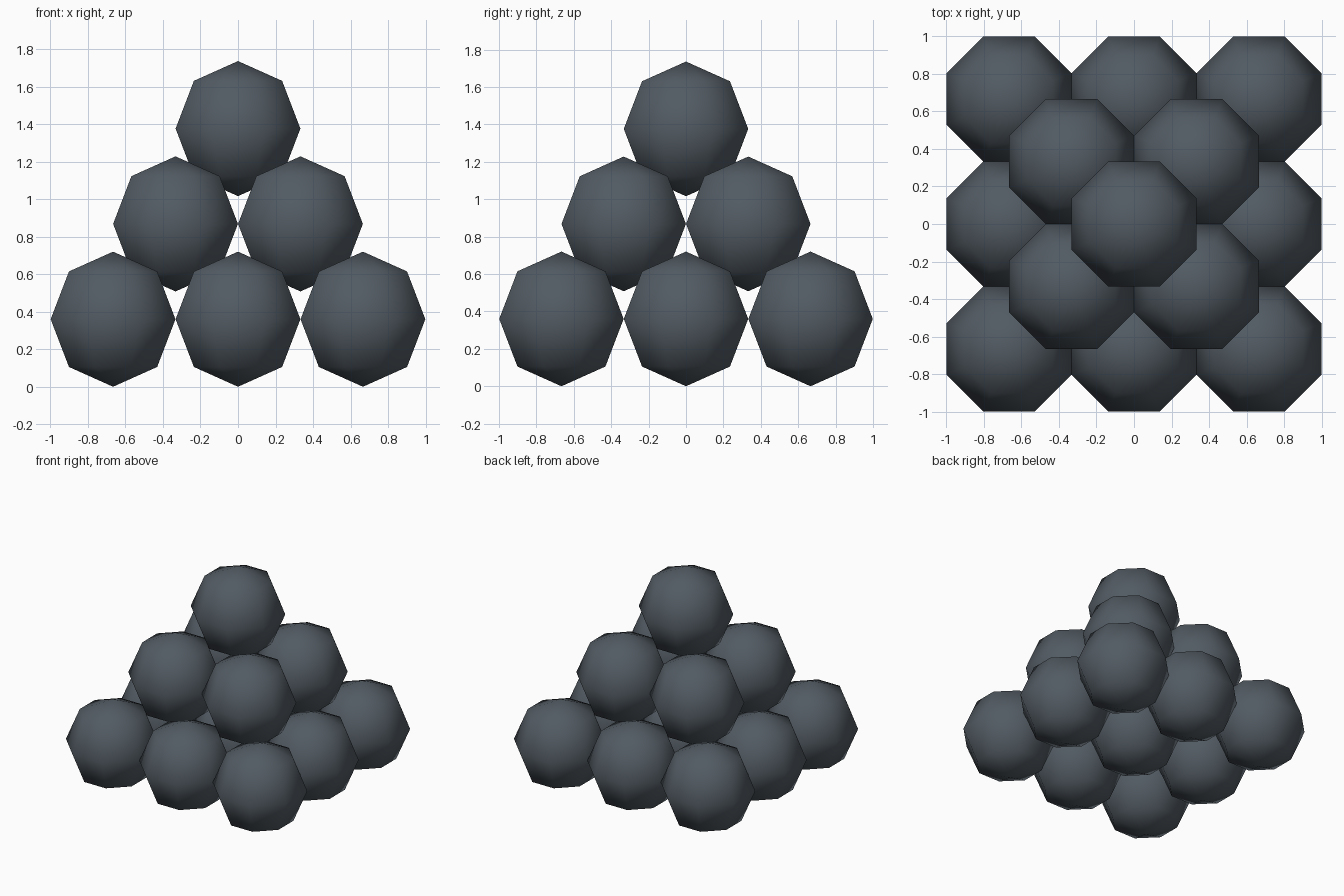
import bpy
import math

cube = bpy.data.objects.get("Cube")
if cube:
    bpy.data.objects.remove(cube, do_unlink=True)

RADIUS = 0.36      # ball radius at the corners
SPACING = 0.666    # neighbouring balls touch flat side to flat side
RISE = 0.508       # height between layers

# Dark iron colour
iron = bpy.data.materials.new("dark_iron")
iron.use_nodes = True
colour = (0.085, 0.105, 0.125, 1.0)
iron.diffuse_color = colour
bsdf = next(n for n in iron.node_tree.nodes if n.type == 'BSDF_PRINCIPLED')
bsdf.inputs["Base Color"].default_value = colour


def add_ball(name, location):
    """Smooth-shaded low-poly ball with flat sides facing x and y."""
    bpy.ops.mesh.primitive_uv_sphere_add(
        segments=8, ring_count=4, radius=RADIUS, location=location,
        rotation=(0, 0, math.pi / 8))
    ball = bpy.context.object
    ball.name = name
    ball.data.materials.append(iron)
    bpy.ops.object.shade_smooth()


# Square pyramid: each layer has one ball fewer along each side
for layer, (label, count) in enumerate((("bottom", 3), ("middle", 2), ("top", 1))):
    start = -(count - 1) * SPACING / 2
    for row in range(count):
        for column in range(count):
            add_ball(f"{label}_ball_{row + 1}_{column + 1}",
                     (start + column * SPACING, start + row * SPACING,
                      RADIUS + layer * RISE))
